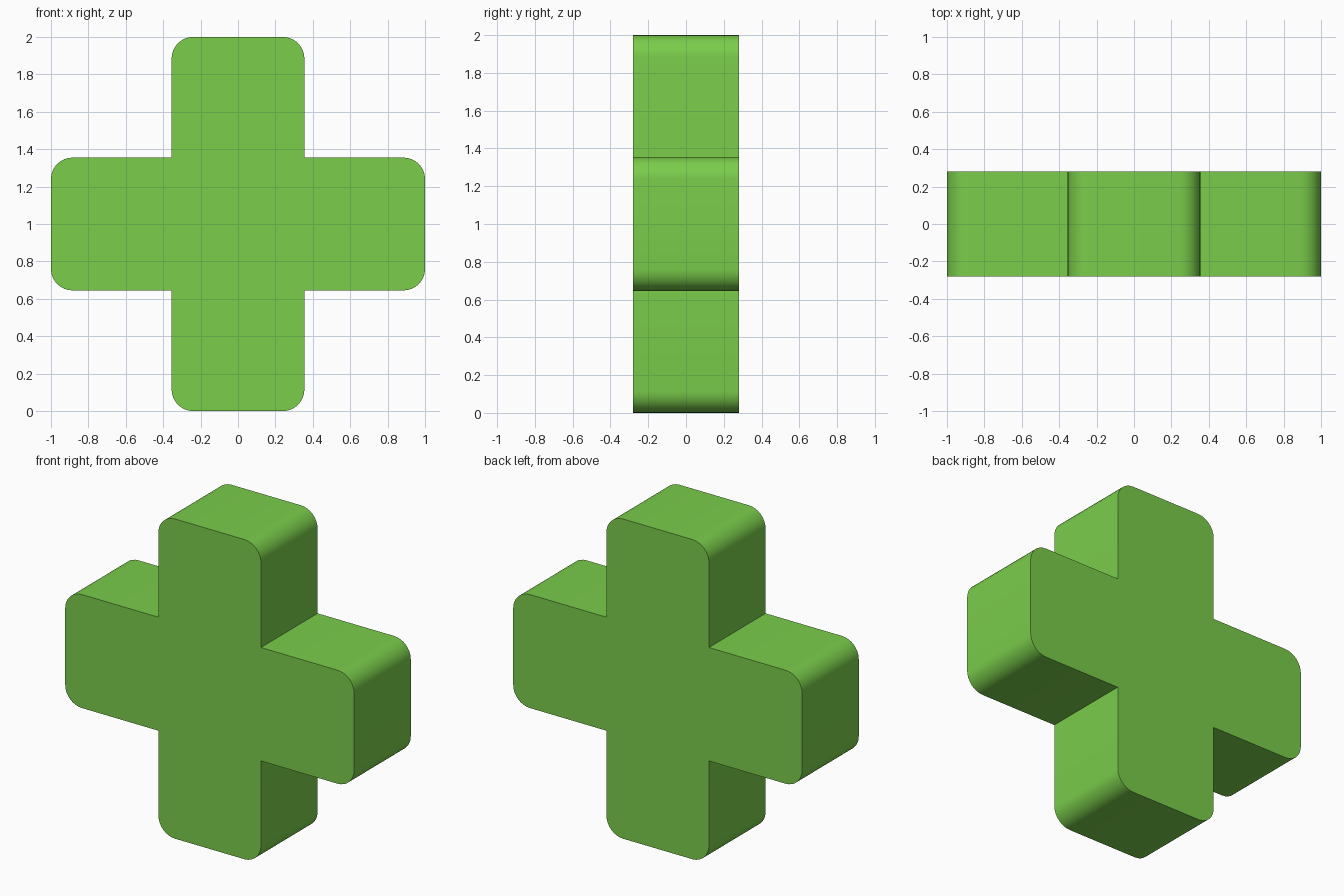
import bpy
import bmesh
from math import sin, cos, pi
from mathutils import Matrix, Vector

if "Cube" in bpy.data.objects:
    bpy.data.objects.remove(bpy.data.objects["Cube"])

HALF_WIDTH = 0.355   # half the width of each arm
DEPTH = 0.56         # thickness front to back
RADIUS = 0.115       # rounding of the arm ends
SEGMENTS = 8


def arm_profile():
    """Outline of one arm pointing along +x, starting at its inner corner."""
    pts = [Vector((HALF_WIDTH, 0, -HALF_WIDTH))]
    for side, start in ((-1, -pi / 2), (1, 0)):
        for i in range(SEGMENTS + 1):
            a = start + i * pi / 2 / SEGMENTS
            pts.append(Vector((1 - RADIUS + RADIUS * cos(a), 0,
                               side * (HALF_WIDTH - RADIUS) + RADIUS * sin(a))))
    return pts


# Cross outline: the arm repeated four times around the centre
bm = bmesh.new()
outline = []
for k in range(4):
    turn = Matrix.Rotation(-k * pi / 2, 3, 'Y')
    for p in arm_profile():
        outline.append(bm.verts.new(turn @ p + Vector((0, -DEPTH / 2, 1))))
front = bm.faces.new(outline)

# Extrude the outline to full thickness
ext = bmesh.ops.extrude_face_region(bm, geom=[front], use_keep_orig=True)
verts = [g for g in ext["geom"] if isinstance(g, bmesh.types.BMVert)]
bmesh.ops.translate(bm, verts=verts, vec=(0, DEPTH, 0))
bmesh.ops.recalc_face_normals(bm, faces=bm.faces)

mesh = bpy.data.meshes.new("cross")
bm.to_mesh(mesh)
bm.free()
cross = bpy.data.objects.new("cross", mesh)
bpy.context.collection.objects.link(cross)

# Green finish
green = bpy.data.materials.new("green")
green.diffuse_color = (0.195, 0.61, 0.07, 1)
green.use_nodes = True
green.node_tree.nodes["Principled BSDF"].inputs["Base Color"].default_value = green.diffuse_color
mesh.materials.append(green)

# Smooth rounded ends, crisp edges elsewhere
bpy.context.view_layer.objects.active = cross
cross.select_set(True)
bpy.ops.object.shade_smooth_by_angle(angle=pi / 6)
